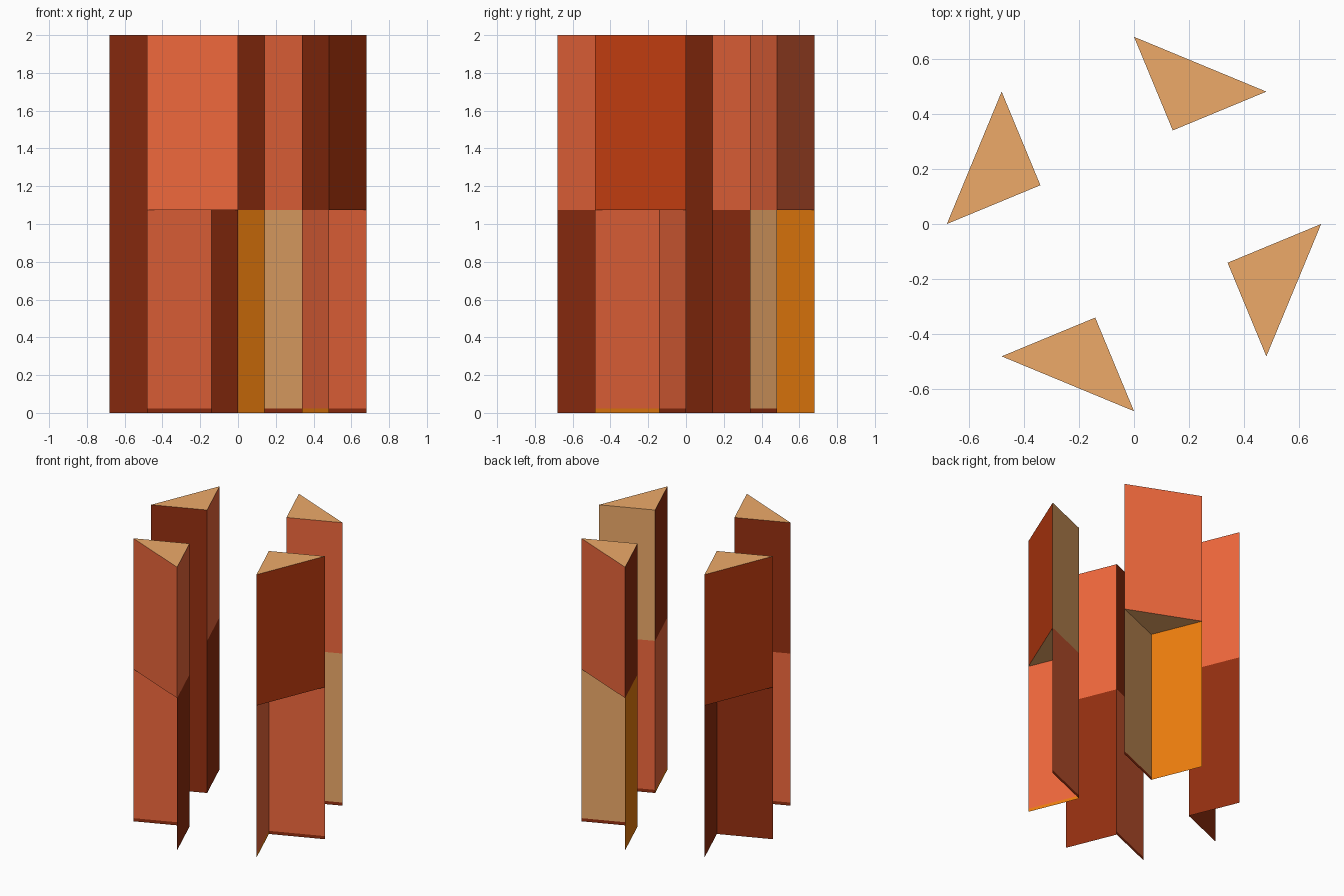
import bpy, bmesh, math

if "Cube" in bpy.data.objects:
    bpy.data.objects.remove(bpy.data.objects["Cube"])

R_OUT, R_IN = 0.68, 0.368      # outer and inner corner radii
STRIP, SPLIT, TOP = 0.022, 1.075, 2.0


def material(name, hex_rgb):
    def linear(c):
        c /= 255
        return c / 12.92 if c <= 0.04045 else ((c + 0.055) / 1.055) ** 2.4
    m = bpy.data.materials.new(name)
    m.diffuse_color = [linear(int(hex_rgb[i:i + 2], 16)) for i in (0, 2, 4)] + [1]
    m.use_nodes = True
    m.node_tree.nodes["Principled BSDF"].inputs["Base Color"].default_value = m.diffuse_color
    return m


MATS = [material("coral", "F0683C"), material("dark_red", "952F10"),
        material("rust", "C03C10"), material("tan", "EDAA69"),
        material("orange", "EE7F0E")]
CORAL, DARK, RUST, TAN, ORANGE = range(5)


def polar(r, deg):
    a = math.radians(deg)
    return (r * math.cos(a), r * math.sin(a))


def build(name, faces):
    """Mesh from a list of (corner points, material index)."""
    bm = bmesh.new()
    for pts, mat in faces:
        bm.faces.new([bm.verts.new(p) for p in pts]).material_index = mat
    bmesh.ops.remove_doubles(bm, verts=bm.verts, dist=1e-5)
    me = bpy.data.meshes.new(name)
    bm.to_mesh(me)
    bm.free()
    for m in MATS:
        me.materials.append(m)
    ob = bpy.data.objects.new(name, me)
    bpy.context.collection.objects.link(ob)


def wall(p, q, z0, z1):
    return [(*p, z0), (*q, z0), (*q, z1), (*p, z1)]


# side, start angle, outer colour, then (upper, lower, strip) for both inner walls
PILLARS = [
    ("back", 90, CORAL, (DARK, ORANGE, ORANGE), (CORAL, TAN, DARK)),
    ("right", 0, RUST, (TAN, CORAL, DARK), (DARK, CORAL, ORANGE)),
    ("front", -90, CORAL, (CORAL, DARK, DARK), (DARK, CORAL, DARK)),
    ("left", 180, RUST, (DARK, DARK, DARK), (CORAL, DARK, DARK)),
]

for side, ang, outer, ac, bc in PILLARS:
    a, b, c = polar(R_OUT, ang), polar(R_OUT, ang - 45), polar(R_IN, ang - 22.5)
    # closed triangular upper block
    build(side + "_upper_block", [
        (wall(b, a, SPLIT, TOP), outer),
        (wall(a, c, SPLIT, TOP), ac[0]),
        (wall(c, b, SPLIT, TOP), bc[0]),
        ([(*p, TOP) for p in (b, a, c)], TAN),
        ([(*p, SPLIT) for p in (a, b, c)], TAN)])
    # open V of thin sheets below, with a bottom trim strip
    build(side + "_lower_sheets", [
        (wall(a, c, STRIP, SPLIT), ac[1]),
        (wall(c, b, STRIP, SPLIT), bc[1])])
    build(side + "_bottom_strip", [
        (wall(a, c, 0, STRIP), ac[2]),
        (wall(c, b, 0, STRIP), bc[2])])
